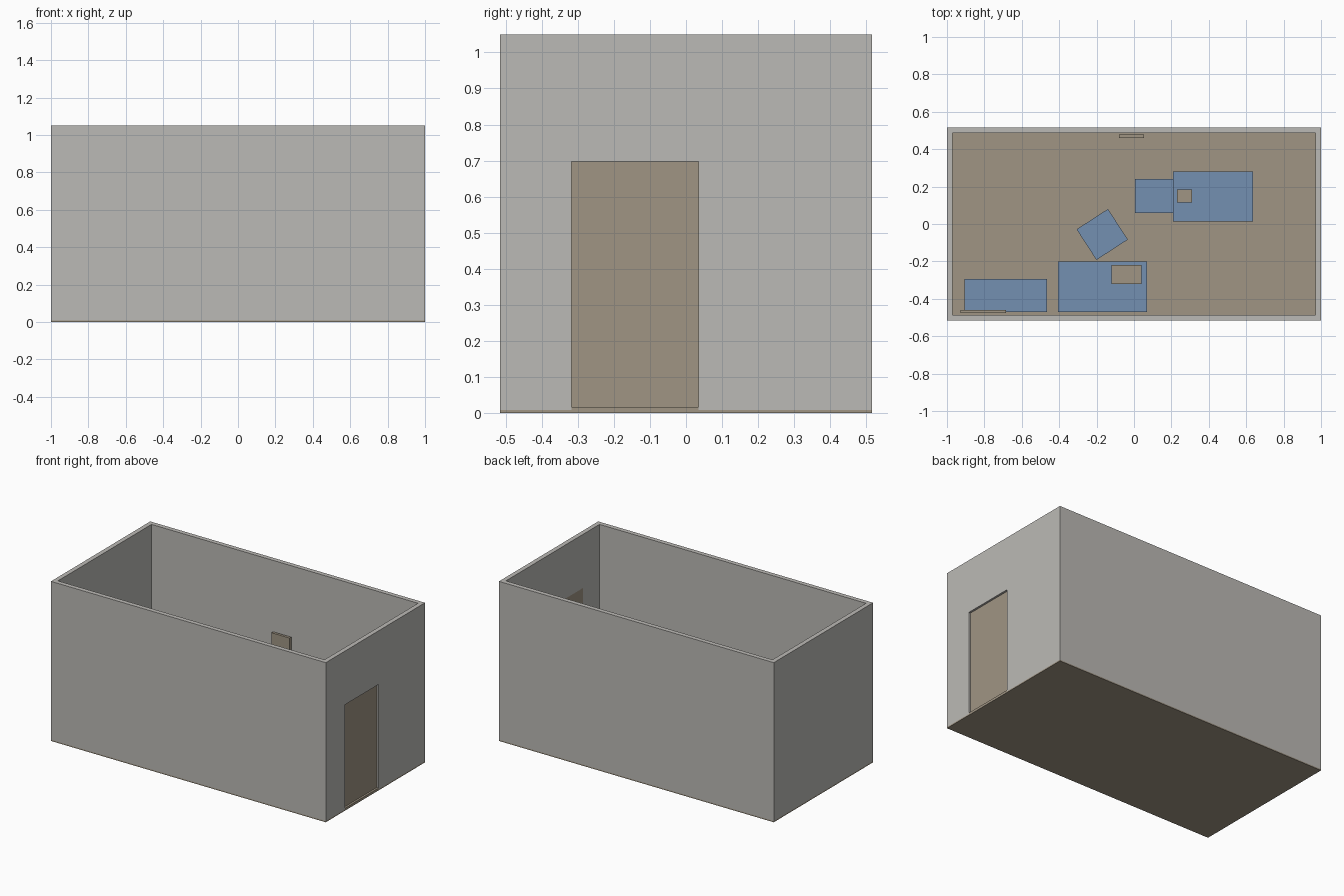
import bpy
import bmesh
import math
from mathutils import Matrix, Vector

if "Cube" in bpy.data.objects:
    bpy.data.objects.remove(bpy.data.objects["Cube"])


def material(name, rgb):
    m = bpy.data.materials.new(name)
    m.diffuse_color = (*rgb, 1)
    m.use_nodes = True
    m.node_tree.nodes["Principled BSDF"].inputs["Base Color"].default_value = m.diffuse_color
    return m


GREY = material("wall grey", (0.50, 0.49, 0.465))
TAN = material("warm tan", (0.35, 0.30, 0.23))
BLUE = material("furniture blue", (0.175, 0.28, 0.44))


def boxes(name, mat, spans, origin=(0, 0, 0), turn=0):
    """One object made of boxes given as ((x0, x1), (y0, y1), (z0, z1))."""
    bm = bmesh.new()
    for span in spans:
        centre = Vector([(a + b) / 2 for a, b in span])
        size = Vector([b - a for a, b in span])
        bmesh.ops.create_cube(
            bm, size=1, matrix=Matrix.Translation(centre) @ Matrix.Diagonal((*size, 1)))
    mesh = bpy.data.meshes.new(name)
    bm.to_mesh(mesh)
    bm.free()
    mesh.materials.append(mat)
    obj = bpy.data.objects.new(name, mesh)
    obj.location = origin
    obj.rotation_euler.z = turn
    bpy.context.collection.objects.link(obj)
    return obj


def cut(target, spans):
    """Subtract a box from the target."""
    cutter = boxes("cutter", GREY, [spans])
    cutter.hide_render = True
    mod = target.modifiers.new("opening", 'BOOLEAN')
    mod.operation = 'DIFFERENCE'
    mod.solver = 'EXACT'
    mod.object = cutter
    bpy.context.view_layer.objects.active = target
    bpy.ops.object.modifier_apply(modifier=mod.name)
    bpy.data.objects.remove(cutter, do_unlink=True)


def table(name, centre, size, height, thick=0.02, leg=0.025, turn=0):
    """Slab top on four square legs."""
    hx, hy = size[0] / 2, size[1] / 2
    spans = [((-hx, hx), (-hy, hy), (height - thick, height))]
    for sx in (-1, 1):
        for sy in (-1, 1):
            xs = sorted((sx * hx, sx * (hx - leg)))
            ys = sorted((sy * hy, sy * (hy - leg)))
            spans.append((xs, ys, (0, height - thick)))
    return boxes(name, BLUE, spans, (*centre, FLOOR), turn)


X, Y, TOP, WALL, FLOOR = 1.0, 0.516, 1.05, 0.03, 0.008
DOOR_Y, DOOR_TOP = (-0.317, 0.034), 0.697

# Room shell
boxes("floor", TAN, [((-X, X), (-Y, Y), (0, FLOOR))])
walls = boxes("walls", GREY, [((-X, X), (-Y, Y), (FLOOR, TOP))])
cut(walls, ((-X + WALL, X - WALL), (-Y + WALL, Y - WALL), (-0.1, TOP + 0.1)))
cut(walls, ((X - 0.1, X + 0.1), DOOR_Y, (-0.1, DOOR_TOP)))

# Recessed door and its threshold
boxes("door", TAN, [((X - WALL + 0.001, X - 0.013), DOOR_Y, (0.016, DOOR_TOP))])
boxes("threshold", TAN, [((X - WALL, X), DOOR_Y, (FLOOR, 0.016))])

# Furniture
DESK, STOOL = 0.26, 0.16
table("front_desk", (-0.168, -0.335), (0.475, 0.27), DESK)
table("back_desk", (0.423, 0.147), (0.427, 0.265), DESK)
table("side_table", (-0.685, -0.382), (0.44, 0.178), DESK)
table("turned_stool", (-0.17, -0.056), (0.20, 0.195), STOOL, turn=math.radians(33))
table("back_stool", (0.11, 0.15), (0.21, 0.18), STOOL)

# Flat items lying on the desks
SURFACE = DESK + FLOOR
boxes("front_desk_pad", TAN, [((-0.12, 0.04), (-0.32, -0.22), (SURFACE, SURFACE + 0.01))])
boxes("back_desk_pad", TAN, [((0.23, 0.31), (0.115, 0.185), (SURFACE, SURFACE + 0.01))])

# Wall panels
boxes("back_wall_panel", TAN, [((-0.08, 0.053), (0.461, 0.478), (0.39, 0.585))])
boxes("front_wall_panel", TAN, [((-0.927, -0.685), (-0.475, -0.46), (0.32, 0.46))])
